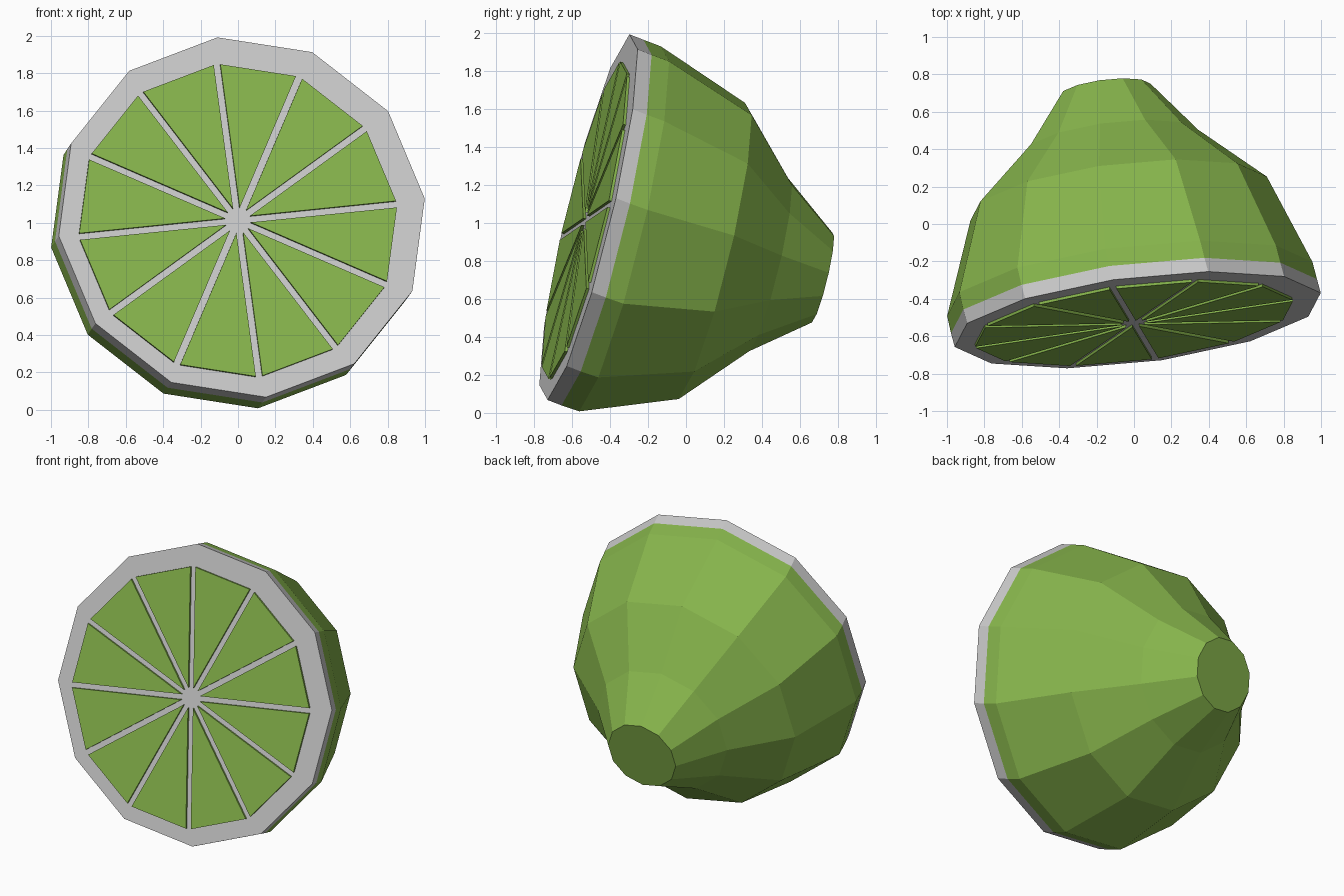
import bpy, bmesh, math
from mathutils import Matrix, Vector

if "Cube" in bpy.data.objects:
    bpy.data.objects.remove(bpy.data.objects["Cube"])

# Tilted frame: local z points out of the cut face, local x/y run to rim corners
n = Vector((0.119, -0.965, 0.232)).normalized()
a = Vector((0.984, 0.1456, 0.1004))
a = (a - n * a.dot(n)).normalized()
b = n.cross(a)
FRAME = Matrix.Translation((0, -0.53, 1.012)) @ Matrix((a, b, n)).transposed().to_4x4()
SIDES = 12

green = bpy.data.materials.new("lime_green")
green.diffuse_color = (0.245, 0.468, 0.073, 1)
green.use_nodes = True
green.node_tree.nodes["Principled BSDF"].inputs["Base Color"].default_value = green.diffuse_color


def finish(name, bm, mat=None):
    bmesh.ops.recalc_face_normals(bm, faces=bm.faces)
    mesh = bpy.data.meshes.new(name)
    bm.to_mesh(mesh)
    bm.free()
    mesh.transform(FRAME)
    if mat:
        mesh.materials.append(mat)
    bpy.context.collection.objects.link(bpy.data.objects.new(name, mesh))


def loft(name, rings, mat=None, cap_start=True):
    """rings: (radius, z, centre x, centre y)"""
    bm = bmesh.new()
    loops = []
    for r, z, cx, cy in rings:
        loops.append([bm.verts.new((cx + r * math.cos(math.tau * i / SIDES),
                                    cy + r * math.sin(math.tau * i / SIDES), z))
                      for i in range(SIDES)])
    for lo, hi in zip(loops, loops[1:]):
        for i in range(SIDES):
            j = (i + 1) % SIDES
            bm.faces.new((lo[i], lo[j], hi[j], hi[i]))
    if cap_start:
        bm.faces.new(loops[0])
    bm.faces.new(loops[-1])
    finish(name, bm, mat)


# Pith disc, slightly off centre, and the peel tapering back to a blunt tip
seam = (0.994, -0.09, 0.012, 0.009)
loft("pith", [(0.994, -0.01, 0.024, 0.018), seam])
loft("peel", [seam, (0.992, -0.19, 0, 0), (0.805, -0.69, 0, 0),
              (0.47, -1.0, 0, 0), (0.245, -1.29, 0, 0)], green, cap_start=False)

# Twelve raised flesh segments with thin gaps between them
half = math.pi / SIDES
gap, outer = 0.018, 0.865 * math.cos(half)
tip = gap / math.sin(half)
side = outer * math.tan(half) - gap / math.cos(half)
bm = bmesh.new()
for k in range(SIDES):
    rot = Matrix.Rotation(math.tau * (k + 0.5) / SIDES, 4, 'Z')
    low, top = [[bm.verts.new(rot @ Vector((x, y, z)))
                 for x, y in ((tip, 0), (outer, -side), (outer, side))]
                for z in (-0.015, 0.005)]
    bm.faces.new(low)
    bm.faces.new(top)
    for i in range(3):
        j = (i + 1) % 3
        bm.faces.new((low[i], low[j], top[j], top[i]))
finish("flesh_segments", bm, green)
